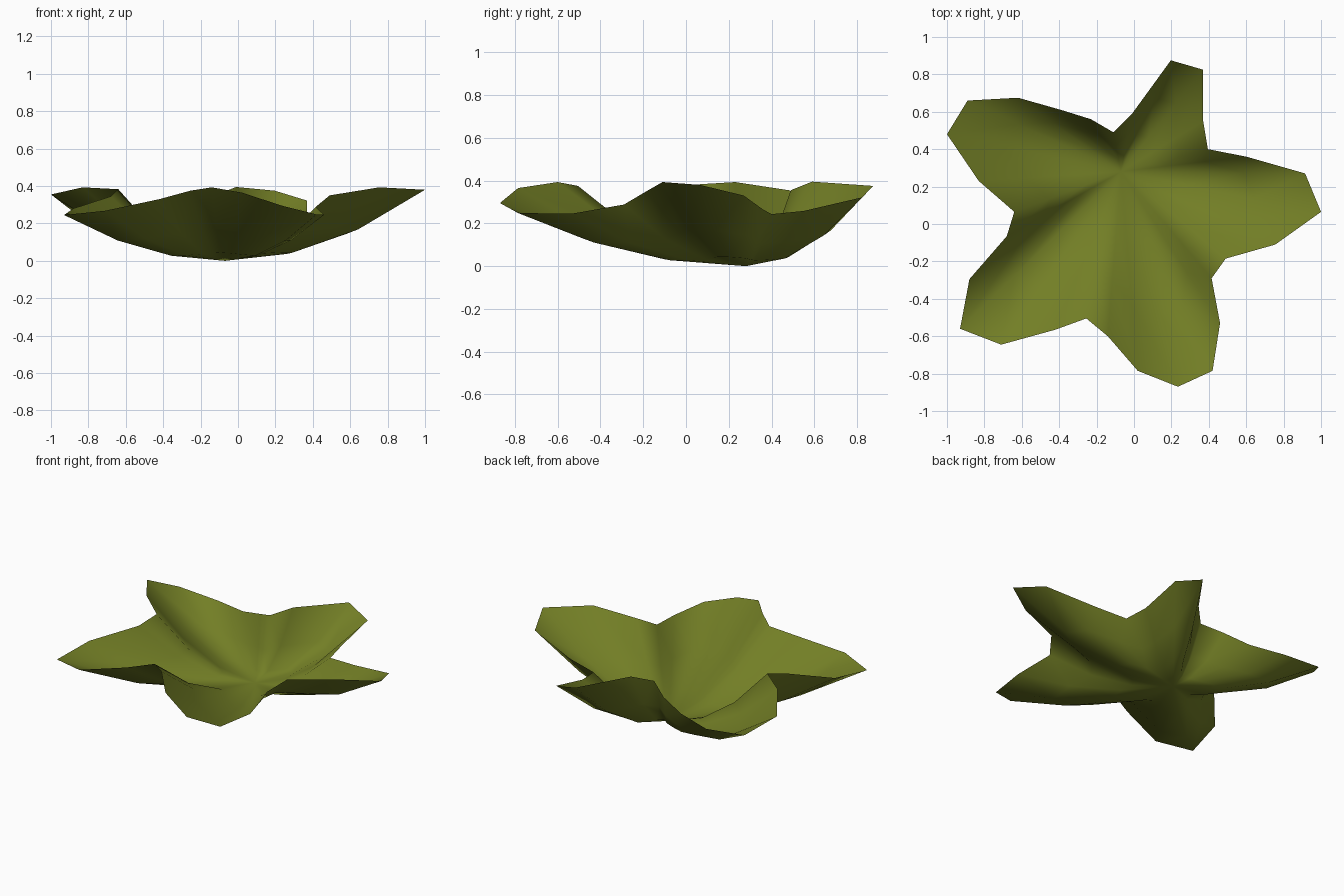
import bpy, bmesh

# Rim of the five-lobed leaf, counter-clockwise (x, y, z)
RIM = [
    (0.49, -0.185, 0.35), (0.755, -0.11, 0.393), (1.0, 0.065, 0.38),          # right lobe
    (0.915, 0.27, 0.33), (0.60, 0.36, 0.265), (0.395, 0.40, 0.243),
    (0.37, 0.55, 0.258), (0.37, 0.825, 0.322), (0.197, 0.875, 0.375),          # back lobe
    (-0.01, 0.59, 0.395), (-0.11, 0.49, 0.355),
    (-0.23, 0.56, 0.305), (-0.39, 0.61, 0.26), (-0.62, 0.675, 0.245),          # left lobe
    (-0.89, 0.66, 0.27), (-1.0, 0.48, 0.355), (-0.83, 0.23, 0.393), (-0.64, 0.065, 0.383),
    (-0.68, -0.065, 0.345), (-0.88, -0.295, 0.28), (-0.93, -0.56, 0.245),      # front-left lobe
    (-0.71, -0.645, 0.268), (-0.42, -0.565, 0.33), (-0.255, -0.505, 0.375),
    (-0.14, -0.60, 0.393), (0.02, -0.785, 0.365), (0.235, -0.87, 0.295),       # front lobe
    (0.42, -0.785, 0.248), (0.46, -0.53, 0.246), (0.415, -0.29, 0.288),
]
CX, CY = -0.07, 0.28   # low point of the cup

green = bpy.data.materials.new("olive green")
green.diffuse_color = (0.17, 0.21, 0.019, 1)

# Cupped leaf: rings shrink toward the low point, height falls with the square
bm = bmesh.new()
centre = bm.verts.new((CX, CY, 0))
rings = []
for t in (1 / 3, 2 / 3, 1):
    rings.append([bm.verts.new((CX + (x - CX) * t, CY + (y - CY) * t, z * t * t))
                  for x, y, z in RIM])
n = len(RIM)
for i in range(n):
    j = (i + 1) % n
    bm.faces.new((centre, rings[0][i], rings[0][j]))
    for a, b in zip(rings, rings[1:]):
        bm.faces.new((a[i], b[i], b[j], a[j]))
for f in bm.faces:
    f.smooth = True
mesh = bpy.data.meshes.new("leaf")
bm.to_mesh(mesh)
bm.free()
mesh.materials.append(green)
bpy.context.collection.objects.link(bpy.data.objects.new("leaf", mesh))
